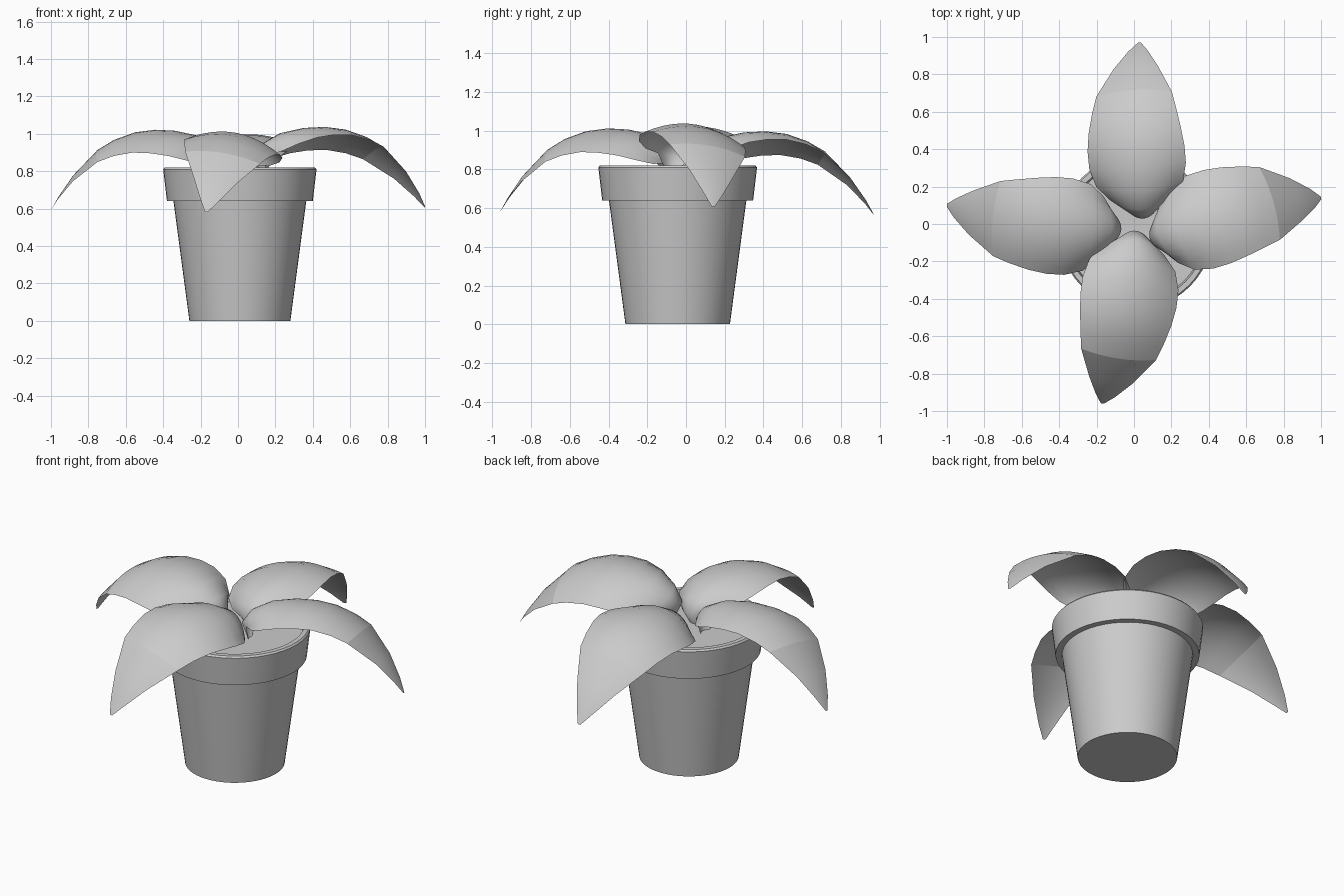
import bpy
from math import cos, sin, pi, radians
from mathutils import Vector, Matrix

cube = bpy.data.objects.get("Cube")
if cube:
    bpy.data.objects.remove(cube, do_unlink=True)

grey = bpy.data.materials.new("plain grey")
grey.use_nodes = True
COLOUR = (0.6, 0.6, 0.6, 1)
grey.diffuse_color = COLOUR
grey.node_tree.nodes["Principled BSDF"].inputs["Base Color"].default_value = COLOUR


def add_object(name, verts, faces):
    mesh = bpy.data.meshes.new(name)
    mesh.from_pydata(verts, [], faces)
    mesh.materials.append(grey)
    obj = bpy.data.objects.new(name, mesh)
    bpy.context.collection.objects.link(obj)
    return obj


def lathe(name, profile, caps=(), sides=48):
    """Turn a radius/height profile round the pot axis; caps lists rows to fill."""
    verts = [(0.01 + r * cos(2 * pi * i / sides), -0.043 + r * sin(2 * pi * i / sides), z)
             for r, z in profile for i in range(sides)]
    faces = []
    for k in range(len(profile) - 1):
        for i in range(sides):
            j = (i + 1) % sides
            a, b = k * sides, (k + 1) * sides
            faces.append((a + i, a + j, b + j, b + i))
    for row in caps:
        ring = [row * sides + i for i in range(sides)]
        faces.append(ring[::-1] if row == 0 else ring)
    obj = add_object(name, verts, faces)
    bpy.ops.object.select_all(action='DESELECT')
    bpy.context.view_layer.objects.active = obj
    obj.select_set(True)
    bpy.ops.object.shade_smooth_by_angle(angle=radians(30))
    return obj


# Pot with stepped collar, and soil filling it
lathe("pot", [(0.27, 0), (0.355, 0.64), (0.39, 0.64), (0.41, 0.81), (0.402, 0.82),
              (0.375, 0.82), (0.365, 0.77)], caps=(0,))
lathe("soil", [(0.367, 0.77), (0.367, 0.785)], caps=(1,))

# Leaf stations: distance out, height above base, half width, droop of the edges
STATIONS = [(0.09, 0, 0.03, 0.01), (0.05, 0.09, 0.085, 0.05), (0.10, 0.165, 0.17, 0.09),
            (0.20, 0.22, 0.235, 0.10), (0.32, 0.245, 0.262, 0.09), (0.43, 0.25, 0.263, 0.08),
            (0.54, 0.235, 0.25, 0.065), (0.65, 0.195, 0.228, 0.05), (0.74, 0.14, 0.205, 0.035),
            (0.87, 0.005, 0.12, 0.015), (0.95, -0.11, 0.052, 0.004), (0.99, -0.18, 0.008, 0)]
CREASE_ROW = 8
COLUMNS = 13
LEAF_ROLL = -0.16


def leaf(name, origin, heading, base_z):
    # Each leaf leans sideways about its own base, then swings to its heading
    place = (Matrix.Translation((*origin, base_z)) @ Matrix.Rotation(radians(heading), 4, 'Z')
             @ Matrix.Rotation(LEAF_ROLL, 4, 'X'))
    spine = [Vector((r, 0, z)) for r, z, w, d in STATIONS]
    verts, faces = [], []
    for k, (r, z, width, droop) in enumerate(STATIONS):
        along = (spine[min(k + 1, len(spine) - 1)] - spine[max(k - 1, 0)]).normalized()
        normal = Vector((-along.z, 0, along.x))
        for c in range(COLUMNS):
            s = 2 * c / (COLUMNS - 1) - 1
            verts.append(place @ (spine[k] + Vector((0, s * width, 0)) - normal * droop * s * s))
    for k in range(len(STATIONS) - 1):
        for c in range(COLUMNS - 1):
            a = k * COLUMNS + c
            faces.append((a, a + COLUMNS, a + COLUMNS + 1, a + 1))
    mesh = add_object(name, verts, faces).data
    for poly in mesh.polygons:
        poly.use_smooth = True
    # Fold line where the tip bends down
    for edge in mesh.edges:
        edge.use_edge_sharp = all(v // COLUMNS == CREASE_ROW for v in edge.vertices)


# Four arching leaves
leaf("leaf_left", (0.04, -0.105), 16, 0.785)
leaf("leaf_back", (0.066, -0.02), 93.8, 0.745)
leaf("leaf_right", (-0.017, -0.02), 174.7, 0.77)
leaf("leaf_front", (0.007, 0.015), -98.6, 0.76)
